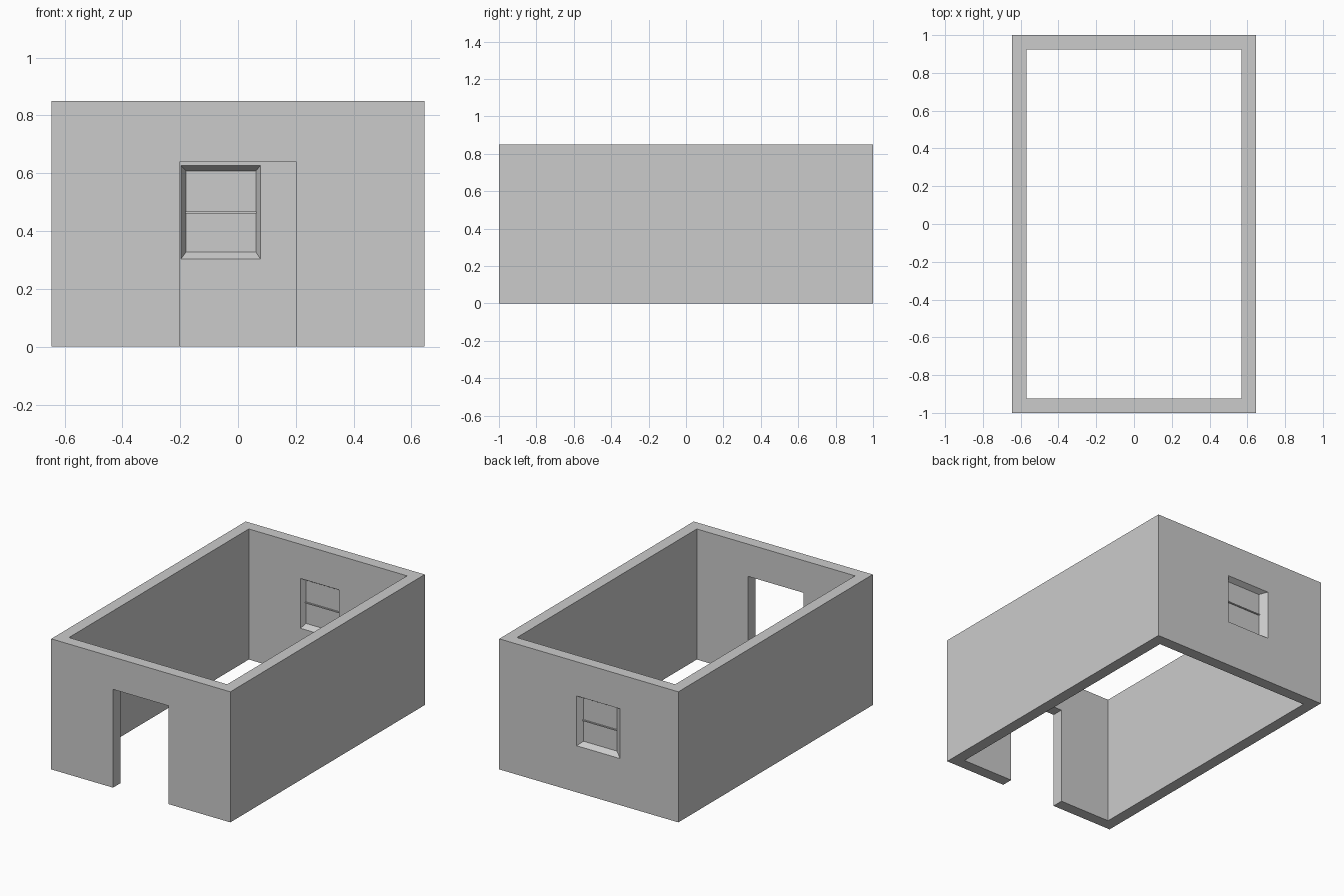
import bpy, bmesh

if "Cube" in bpy.data.objects:
    bpy.data.objects.remove(bpy.data.objects["Cube"])

W, L, H, T = 0.645, 1.0, 0.85, 0.075   # half width, half length, height, wall thickness


def loft(name, ring_a, ring_b):
    """Solid between two four-point rings."""
    bm = bmesh.new()
    a = [bm.verts.new(p) for p in ring_a]
    b = [bm.verts.new(p) for p in ring_b]
    bm.faces.new(a)
    bm.faces.new(b[::-1])
    for i in range(4):
        j = (i + 1) % 4
        bm.faces.new((a[j], a[i], b[i], b[j]))
    bmesh.ops.recalc_face_normals(bm, faces=bm.faces)
    me = bpy.data.meshes.new(name)
    bm.to_mesh(me)
    bm.free()
    ob = bpy.data.objects.new(name, me)
    bpy.context.collection.objects.link(ob)
    return ob


def ring(x0, x1, z0, z1, y):
    return [(x0, y, z0), (x1, y, z0), (x1, y, z1), (x0, y, z1)]


def box(name, x0, x1, y0, y1, z0, z1):
    return loft(name, ring(x0, x1, z0, z1, y0), ring(x0, x1, z0, z1, y1))


def cut(target, cutter):
    mod = target.modifiers.new(cutter.name, 'BOOLEAN')
    mod.operation = 'DIFFERENCE'
    mod.solver = 'EXACT'
    mod.object = cutter
    bpy.context.view_layer.objects.active = target
    bpy.ops.object.modifier_apply(modifier=mod.name)
    bpy.data.objects.remove(cutter)


# four walls, open above and below
walls = box("walls", -W, W, -L, L, 0, H)
cut(walls, box("room_cutter", -W + T, W - T, -L + T, L - T, -0.1, H + 0.1))

# doorway in the front wall
cut(walls, box("door_cutter", -0.2, 0.2, -L - 0.1, -L + T + 0.1, -0.1, 0.64))

# tapered window recesses, inside and outside, leaving a thin pane between
pane = (-0.18, 0.062, 0.327, 0.608)


def recess(name, edge, y_face, y_pane):
    # extend the taper past the wall face so the cut is clean
    far = [e + (e - p) for e, p in zip(edge, pane)]
    cut(walls, loft(name, ring(*far, 2 * y_face - y_pane), ring(*pane, y_pane)))


recess("inner_recess", (-0.198, 0.078, 0.303, 0.627), L - T, 0.957)
recess("outer_recess", (-0.225, 0.088, 0.303, 0.627), L, 0.967)

# window crossbar
box("window_crossbar", -0.182, 0.064, 0.95, 0.974, 0.461, 0.468)
